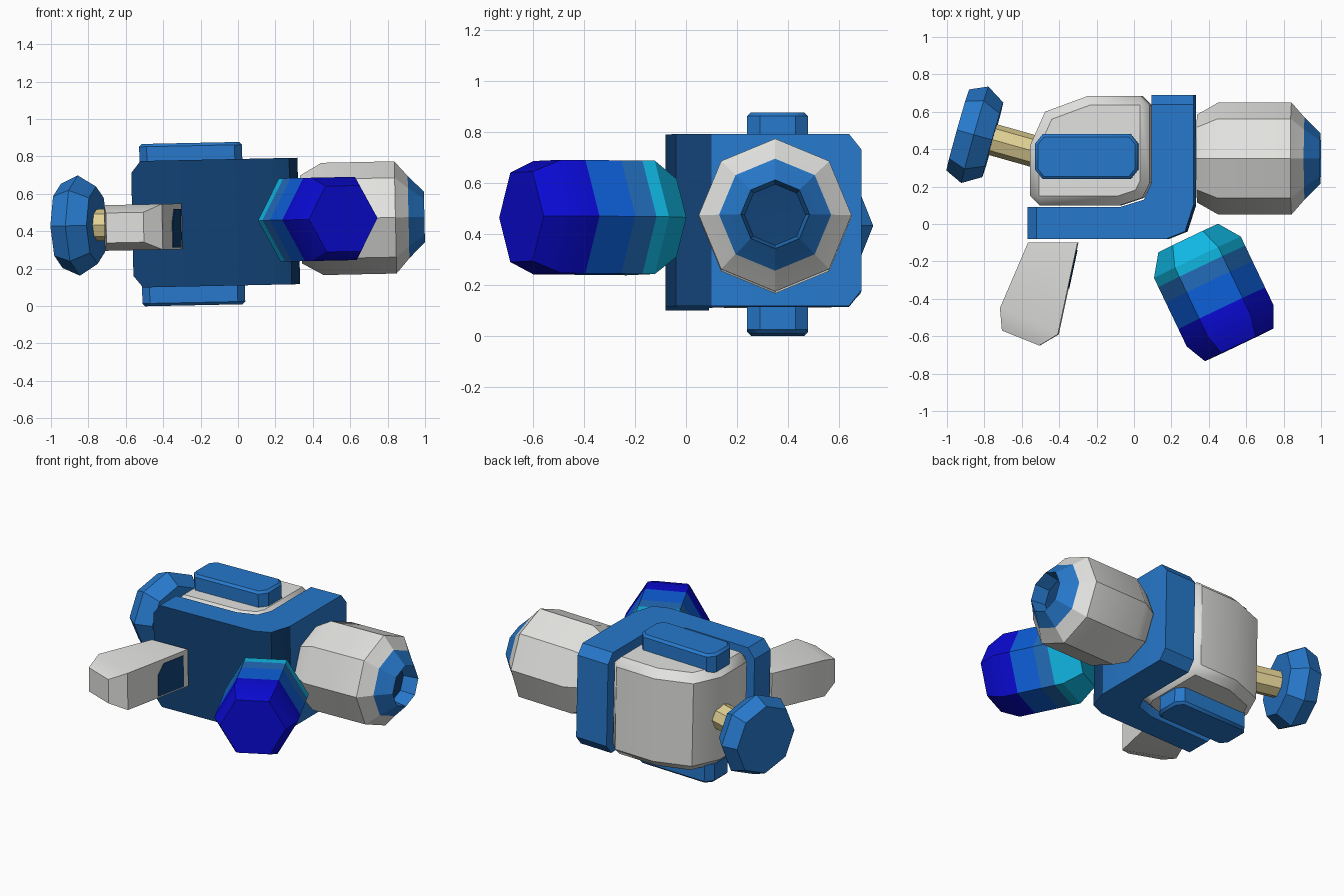
import bpy, bmesh, math
from mathutils import Vector, Matrix

if "Cube" in bpy.data.objects:
    bpy.data.objects.remove(bpy.data.objects["Cube"])


def material(name, rgb):
    m = bpy.data.materials.new(name)
    m.use_nodes = True
    m.diffuse_color = (*rgb, 1)
    bsdf = next(n for n in m.node_tree.nodes if n.type == 'BSDF_PRINCIPLED')
    bsdf.inputs["Base Color"].default_value = (*rgb, 1)
    return m


WHITE = material("off white", (0.76, 0.76, 0.74))
BLUE = material("mid blue", (0.02, 0.19, 0.60))
NAVY = material("dark blue", (0.006, 0.055, 0.18))
TEAL = material("cyan", (0.005, 0.47, 0.76))
STEEL = material("steel blue", (0.016, 0.15, 0.49))
ROYAL = material("royal blue", (0.004, 0.115, 0.70))
DEEP = material("deep blue", (0.003, 0.003, 0.66))
TAN = material("tan", (0.76, 0.64, 0.30))

# The whole model leans slightly sideways
MID = 0.448
LEAN = (Matrix.Translation((0, 0, MID)) @ Matrix.Rotation(math.radians(-1.2), 4, 'Y')
        @ Matrix.Translation((0, 0, -MID)))


def loft(name, rings, mats, bands=None, bevel=0, smooth=30):
    """Skin equal rings of points; bands gives a material slot per segment."""
    bm = bmesh.new()
    loops = [[bm.verts.new(LEAN @ Vector(p)) for p in ring] for ring in rings]
    n = len(loops[0])
    bands = bands or [0] * (len(rings) - 1)
    for a, b, slot in zip(loops, loops[1:], bands):
        for i in range(n):
            j = (i + 1) % n
            bm.faces.new((a[i], a[j], b[j], b[i])).material_index = slot
    bm.faces.new(loops[0]).material_index = bands[0]
    bm.faces.new(loops[-1]).material_index = bands[-1]
    bmesh.ops.recalc_face_normals(bm, faces=bm.faces)
    mesh = bpy.data.meshes.new(name)
    bm.to_mesh(mesh)
    bm.free()
    ob = bpy.data.objects.new(name, mesh)
    bpy.context.collection.objects.link(ob)
    for m in mats:
        mesh.materials.append(m)
    if bevel:
        mod = ob.modifiers.new("edge bevel", 'BEVEL')
        mod.width = bevel
        mod.segments = 1
        mod.limit_method = 'ANGLE'
        mod.angle_limit = math.radians(60)
    bpy.ops.object.select_all(action='DESELECT')
    ob.select_set(True)
    bpy.context.view_layer.objects.active = ob
    bpy.ops.object.shade_smooth_by_angle(angle=math.radians(smooth))
    return ob


def prism(name, outline, z0, z1, mat, bevel=0):
    return loft(name, [[(x, y, z) for x, y in outline] for z in (z0, z1)], [mat], bevel=bevel)


def strip(name, stations, z, mat):
    """Wall through stations of (outer point, inner point, half height)."""
    rings = [[(*o, z - h), (*i, z - h), (*i, z + h), (*o, z + h)] for o, i, h in stations]
    return loft(name, rings, [mat])


def turned(name, profile, sides, origin, direction, mats, bands=None):
    """Faceted turned part: profile of (distance, radius) along a level axis."""
    d = Vector(direction).normalized()
    u = Vector((0, 0, 1)).cross(d)
    o = Vector(origin)
    rings = []
    for t, r in profile:
        angles = [math.tau * k / sides for k in range(sides)]
        rings.append([o + d * t + (u * math.cos(a) + Vector((0, 0, 1)) * math.sin(a)) * r
                      for a in angles])
    return loft(name, rings, mats, bands)


# Main body block with a cut back corner
prism("body", [(-0.55, 0.1), (-0.55, 0.42), (-0.47, 0.6), (-0.24, 0.685), (0.09, 0.685),
               (0.09, 0.22), (0.05, 0.14), (-0.07, 0.1)], 0.12, 0.775, WHITE, 0.05)

# Angled guard wrapping the front and left side
guard = strip("guard", [
    ((-0.565, -0.08), (-0.565, 0.09), 0.275),
    ((-0.515, -0.08), (-0.515, 0.09), 0.338),
    ((0.18, -0.08), (-0.07, 0.09), 0.338),
    ((0.28, -0.04), (0.06, 0.13), 0.338),
    ((0.325, 0.1), (0.1, 0.22), 0.338),
    ((0.325, 0.64), (0.1, 0.64), 0.338),
    ((0.325, 0.69), (0.1, 0.69), 0.275)], 0.448, BLUE)
guard.data.materials.append(NAVY)
for f in guard.data.polygons:
    if f.normal.y < -0.2 and f.center.y < 0.1:
        f.material_index = 1

# Pods above and below
POD = [(-0.52, 0.29), (-0.48, 0.24), (-0.01, 0.24), (0.03, 0.29),
       (0.03, 0.43), (-0.01, 0.48), (-0.48, 0.48), (-0.52, 0.43)]
prism("top_pod", POD, 0.74, 0.877, BLUE, 0.015)
prism("bottom_pod", POD, 0.009, 0.15, BLUE, 0.015)

# Octagonal side nozzle with a recessed mouth
turned("side_nozzle",
       [(0, 0.235), (0.115, 0.3), (0.505, 0.3), (0.575, 0.22), (0.66, 0.135),
        (0.56, 0.12), (0.555, 0.02)],
       8, (0.337, 0.35, 0.456), (1, 0, 0), [WHITE, BLUE, NAVY], [0, 0, 0, 1, 1, 2])

# Hexagonal front barrel with colour bands
turned("front_barrel",
       [(0, 0.177), (0.114, 0.257), (0.168, 0.257), (0.26, 0.257), (0.416, 0.257),
        (0.52, 0.257), (0.633, 0.203)],
       6, (0.29, -0.075, 0.455), (0.43, -0.9, 0), [TEAL, STEEL, ROYAL, DEEP],
       [0, 0, 1, 2, 3, 3])

# Tapered front fin with an inset panel on its inner face
strip("front_fin", [
    ((-0.565, -0.1), (-0.3, -0.1), 0.122),
    ((-0.715, -0.45), (-0.405, -0.59), 0.122),
    ((-0.705, -0.57), (-0.505, -0.65), 0.08)], 0.432, WHITE)
root, tip = Vector((-0.3, -0.1, 0)), Vector((-0.405, -0.59, 0))
panel = [(0.08, 0.32), (0.5, 0.32), (0.5, 0.46), (0.4, 0.525), (0.08, 0.525)]
loft("fin_panel", [[root.lerp(tip, t) + Vector((dx, 0, z)) for t, z in panel]
                   for dx in (-0.003, 0.004)], [NAVY])

# Side disc and its rod
AXIS = (-0.96, 0.27, 0)
turned("side_disc", [(0, 0.207), (0.1, 0.268), (0.195, 0.225)], 8,
       (-0.755, 0.45, 0.448), AXIS, [BLUE])
turned("disc_rod", [(0, 0.085), (0.26, 0.085)], 8, (-0.52, 0.385, 0.448), AXIS, [TAN])
